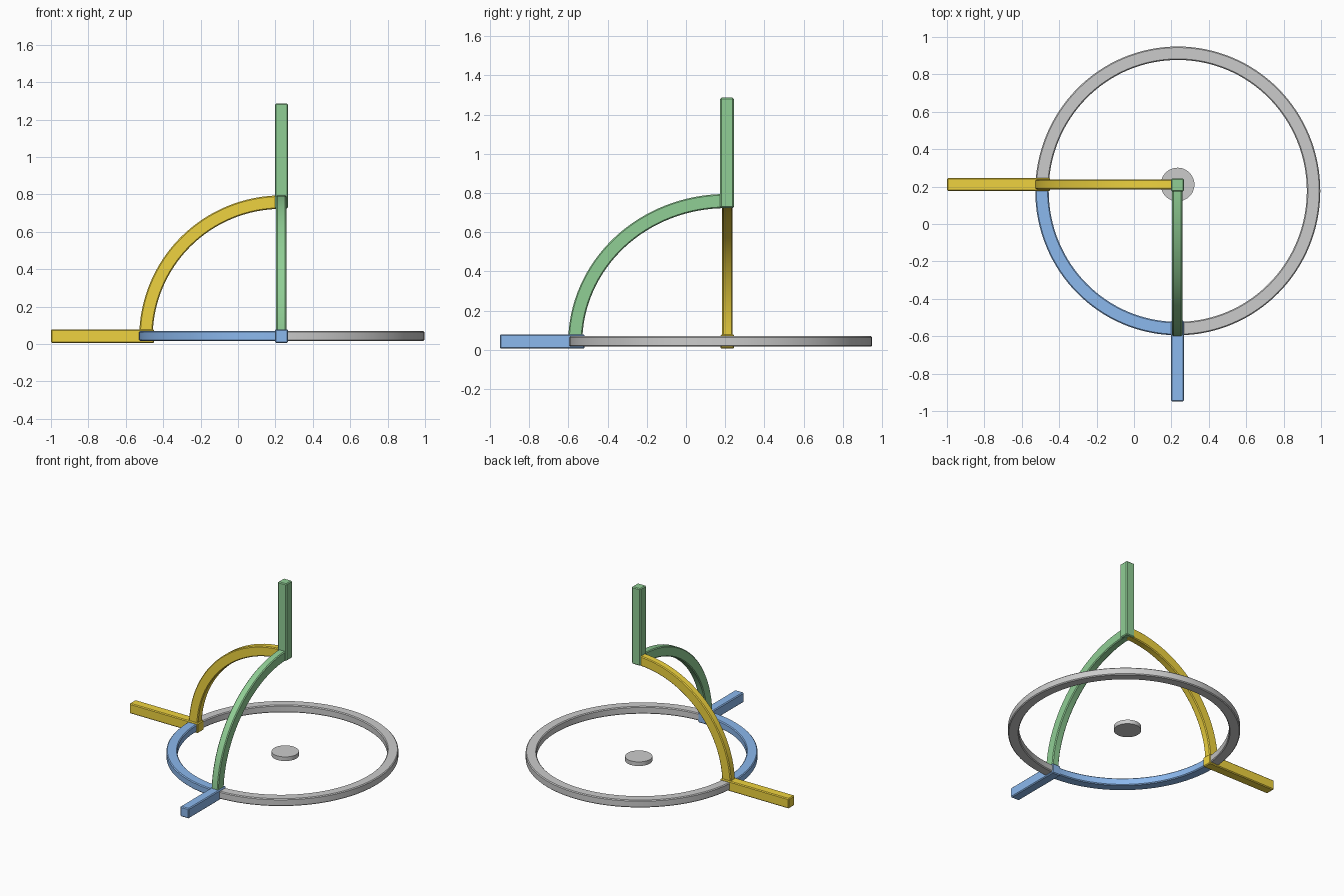
import bpy, bmesh
from math import sin, cos, pi, radians
from mathutils import Vector

if "Cube" in bpy.data.objects:
    bpy.data.objects.remove(bpy.data.objects["Cube"])


def material(name, rgb):
    m = bpy.data.materials.new(name)
    m.diffuse_color = (*rgb, 1)
    m.use_nodes = True
    m.node_tree.nodes["Principled BSDF"].inputs["Base Color"].default_value = m.diffuse_color
    return m


YELLOW = material("yellow", (0.86, 0.65, 0.05))
BLUE = material("blue", (0.26, 0.48, 0.85))
GREEN = material("green", (0.28, 0.62, 0.30))


def finish(name, bm, mat=None):
    bmesh.ops.recalc_face_normals(bm, faces=bm.faces)
    me = bpy.data.meshes.new(name)
    bm.to_mesh(me)
    bm.free()
    ob = bpy.data.objects.new(name, me)
    bpy.context.collection.objects.link(ob)
    if mat:
        me.materials.append(mat)
    bpy.ops.object.select_all(action='DESELECT')
    ob.select_set(True)
    bpy.context.view_layer.objects.active = ob
    bpy.ops.object.shade_smooth_by_angle(angle=radians(30))
    return ob


def bar(name, lo, hi, mat):
    """Straight square bar with lightly chamfered edges."""
    lo, hi = Vector(lo), Vector(hi)
    bm = bmesh.new()
    bmesh.ops.create_cube(bm, size=1)
    bmesh.ops.scale(bm, vec=hi - lo, verts=bm.verts)
    bmesh.ops.translate(bm, vec=(lo + hi) / 2, verts=bm.verts)
    bmesh.ops.bevel(bm, geom=bm.edges[:], offset=0.006, segments=1, affect='EDGES')
    return finish(name, bm, mat)


def arc(name, center, u, v, ru, rv, a0, a1, mat=None, steps=32):
    """Chamfered rectangular section swept from angle a0 to a1 in the u-v plane."""
    c, u, v = Vector(center), Vector(u), Vector(v)
    n = u.cross(v)
    w, t, b = 0.036, 0.027, 0.006
    section = [(w, b - t), (w, t - b), (w - b, t), (b - w, t),
               (-w, t - b), (-w, b - t), (b - w, -t), (w - b, -t)]
    bm = bmesh.new()
    rings = []
    for i in range(steps + 1):
        a = radians(a0 + (a1 - a0) * i / steps)
        rings.append([bm.verts.new(c + u * (ru + r) * cos(a) + v * (rv + r) * sin(a) + n * h)
                      for r, h in section])
    for p, q in zip(rings, rings[1:]):
        for k in range(8):
            j = (k + 1) % 8
            bm.faces.new((p[k], p[j], q[j], q[k]))
    bm.faces.new(rings[0])
    bm.faces.new(rings[-1])
    return finish(name, bm, mat)


X, Y, Z = (1, 0, 0), (0, 1, 0), (0, 0, 1)

# Ground ring: three grey quarters and one blue quarter
arc("base_ring", (0.234, 0.177, 0.043), X, Y, 0.726, 0.736, -90, 180, steps=96)
arc("blue_arc", (0.234, 0.177, 0.043), X, Y, 0.726, 0.736, 180, 270, BLUE)

# Upright quarter arcs meeting under the vertical bar
arc("yellow_arc", (0.234, 0.211, 0.037), (-1, 0, 0), Z, 0.726, 0.722, 0, 90, YELLOW)
arc("green_arc", (0.231, 0.205, 0.037), (0, -1, 0), Z, 0.770, 0.722, 0, 90, GREEN)

# Straight axis bars
bar("yellow_bar", (-1.0, 0.176, 0.006), (-0.448, 0.246, 0.079), YELLOW)
bar("blue_bar", (0.198, -0.949, 0.006), (0.267, -0.517, 0.079), BLUE)
bar("green_bar", (0.198, 0.174, 0.724), (0.267, 0.244, 1.286), GREEN)

# Small disc at the centre
bm = bmesh.new()
bmesh.ops.create_cone(bm, cap_ends=True, segments=48, radius1=0.09, radius2=0.09, depth=0.03)
bmesh.ops.translate(bm, vec=(0.233, 0.211, 0.032), verts=bm.verts)
finish("center_disc", bm)
